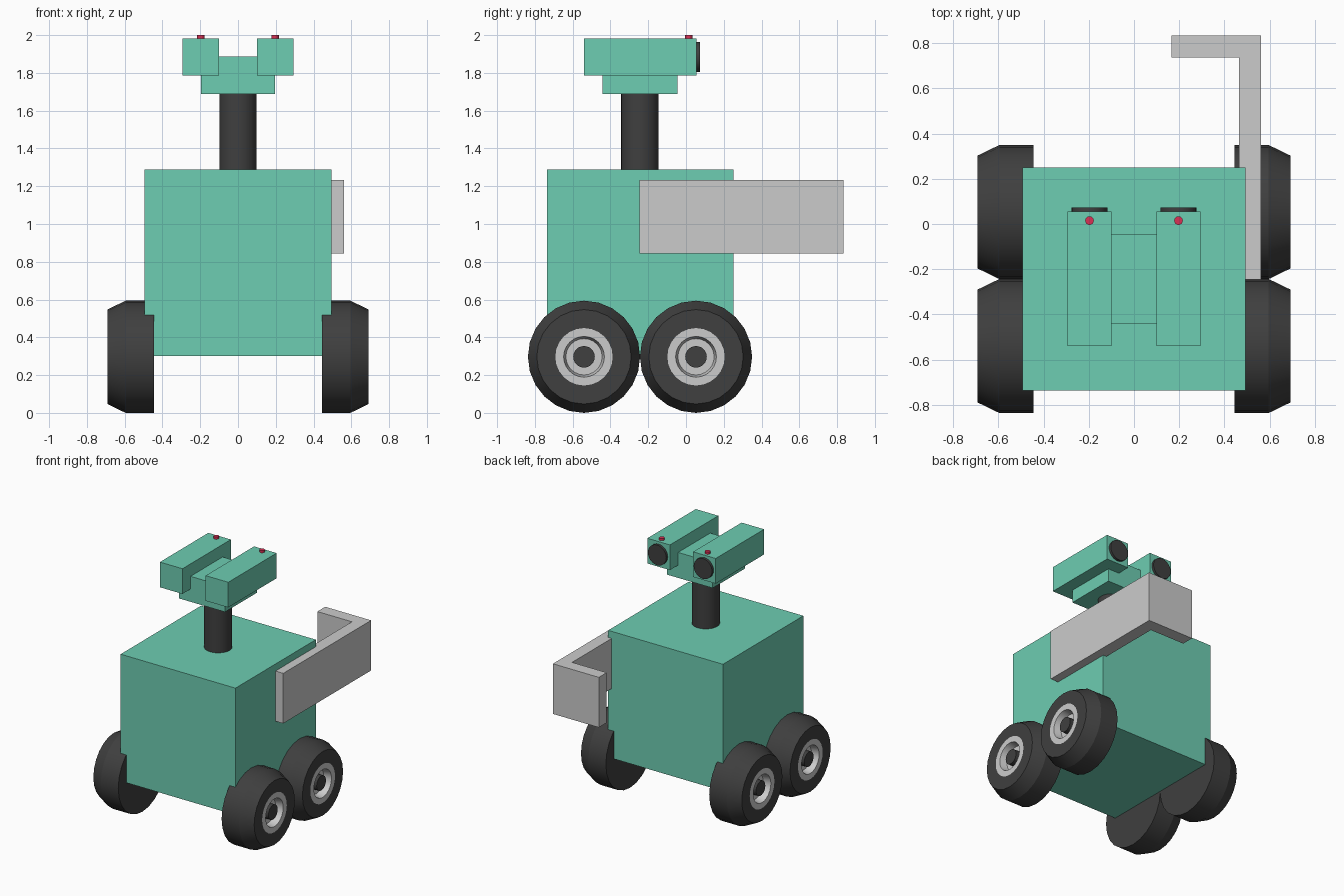
import bpy, bmesh, math
from mathutils import Matrix

if "Cube" in bpy.data.objects:
    bpy.data.objects.remove(bpy.data.objects["Cube"])


def material(name, rgb):
    m = bpy.data.materials.new(name)
    m.diffuse_color = (*rgb, 1)
    m.use_nodes = True
    m.node_tree.nodes["Principled BSDF"].inputs["Base Color"].default_value = m.diffuse_color
    return m


TEAL = material("teal", (0.155, 0.61, 0.445))
DARK = material("dark_rubber", (0.05, 0.05, 0.05))
RED = material("red", (0.7, 0.03, 0.09))


def finish(name, bm, mat=None, smooth=False):
    bmesh.ops.recalc_face_normals(bm, faces=bm.faces)
    me = bpy.data.meshes.new(name)
    bm.to_mesh(me)
    bm.free()
    ob = bpy.data.objects.new(name, me)
    bpy.context.collection.objects.link(ob)
    if mat:
        me.materials.append(mat)
    if smooth:
        bpy.ops.object.select_all(action='DESELECT')
        ob.select_set(True)
        bpy.context.view_layer.objects.active = ob
        bpy.ops.object.shade_smooth_by_angle(angle=math.radians(22))
    return ob


def box(name, x, y, z, mat=None):
    bm = bmesh.new()
    bmesh.ops.create_cube(bm, size=1)
    for v in bm.verts:
        v.co = [(r[0] + r[1]) / 2 + c * (r[1] - r[0]) for r, c in zip((x, y, z), v.co)]
    return finish(name, bm, mat)


def lathe(name, profile, matrix, mat=None, sides=24):
    """Revolve (radius, height) points about local z; end points on the axis close it."""
    bm = bmesh.new()
    verts = [bm.verts.new((r, 0, h)) for r, h in profile]
    edges = [bm.edges.new(p) for p in zip(verts, verts[1:])]
    bmesh.ops.spin(bm, geom=verts + edges, axis=(0, 0, 1), cent=(0, 0, 0),
                   angle=math.tau, steps=sides, use_merge=True)
    bmesh.ops.remove_doubles(bm, verts=bm.verts, dist=1e-5)
    bm.transform(matrix)
    return finish(name, bm, mat, True)


def rod(r, a, b):
    return [(0, a), (r, a), (r, b), (0, b)]


# Body, neck and head bridge
box("body", (-0.494, 0.494), (-0.737, 0.251), (0.301, 1.288), TEAL)
lathe("neck", rod(0.099, 1.25, 1.72), Matrix.Translation((0, -0.244, 0)), DARK, 32)
box("head_bridge", (-0.197, 0.197), (-0.441, -0.046), (1.688, 1.886), TEAL)

# Hooked arm: extruded L outline
bm = bmesh.new()
outline = [(0.464, -0.245), (0.561, -0.245), (0.561, 0.835),
           (0.166, 0.835), (0.166, 0.738), (0.464, 0.738)]
face = bm.faces.new([bm.verts.new((x, y, 0.843)) for x, y in outline])
top = bmesh.ops.extrude_face_region(bm, geom=[face])["geom"]
bmesh.ops.translate(bm, vec=(0, 0, 0.39),
                    verts=[g for g in top if isinstance(g, bmesh.types.BMVert)])
finish("hooked_arm", bm)

for s, side in ((-1, "left"), (1, "right")):
    # Eye housing, lens and indicator light
    cx = s * 0.197
    box(side + "_eye_housing", (cx - 0.097, cx + 0.097), (-0.54, 0.055), (1.787, 1.983), TEAL)
    lathe(side + "_eye_lens", rod(0.079, 0, 0.05),
          Matrix.Translation((cx, 0.024, 1.885)) @ Matrix.Rotation(-math.pi / 2, 4, 'X'), DARK)
    lathe(side + "_eye_light", rod(0.019, 1.96, 2.0),
          Matrix.Translation((cx, 0.015, 0)), RED, 16)

    # Wheels: tyre, rim ring with recess, axle cap
    for y, pos in ((-0.54, "front"), (0.053, "rear")):
        m = Matrix.Translation((0, y, 0.297)) @ Matrix.Rotation(s * math.pi / 2, 4, 'Y')
        name = f"{pos}_{side}_"
        lathe(name + "tyre", [(0, 0.445), (0.297, 0.445), (0.297, 0.595), (0.25, 0.692),
                              (0.152, 0.692), (0.152, 0.6), (0, 0.6)], m, DARK)
        lathe(name + "rim", [(0, 0.59), (0.152, 0.59), (0.152, 0.692), (0.108, 0.692),
                             (0.096, 0.635), (0, 0.635)], m)
        lathe(name + "axle", rod(0.057, 0.6, 0.68), m, DARK)
